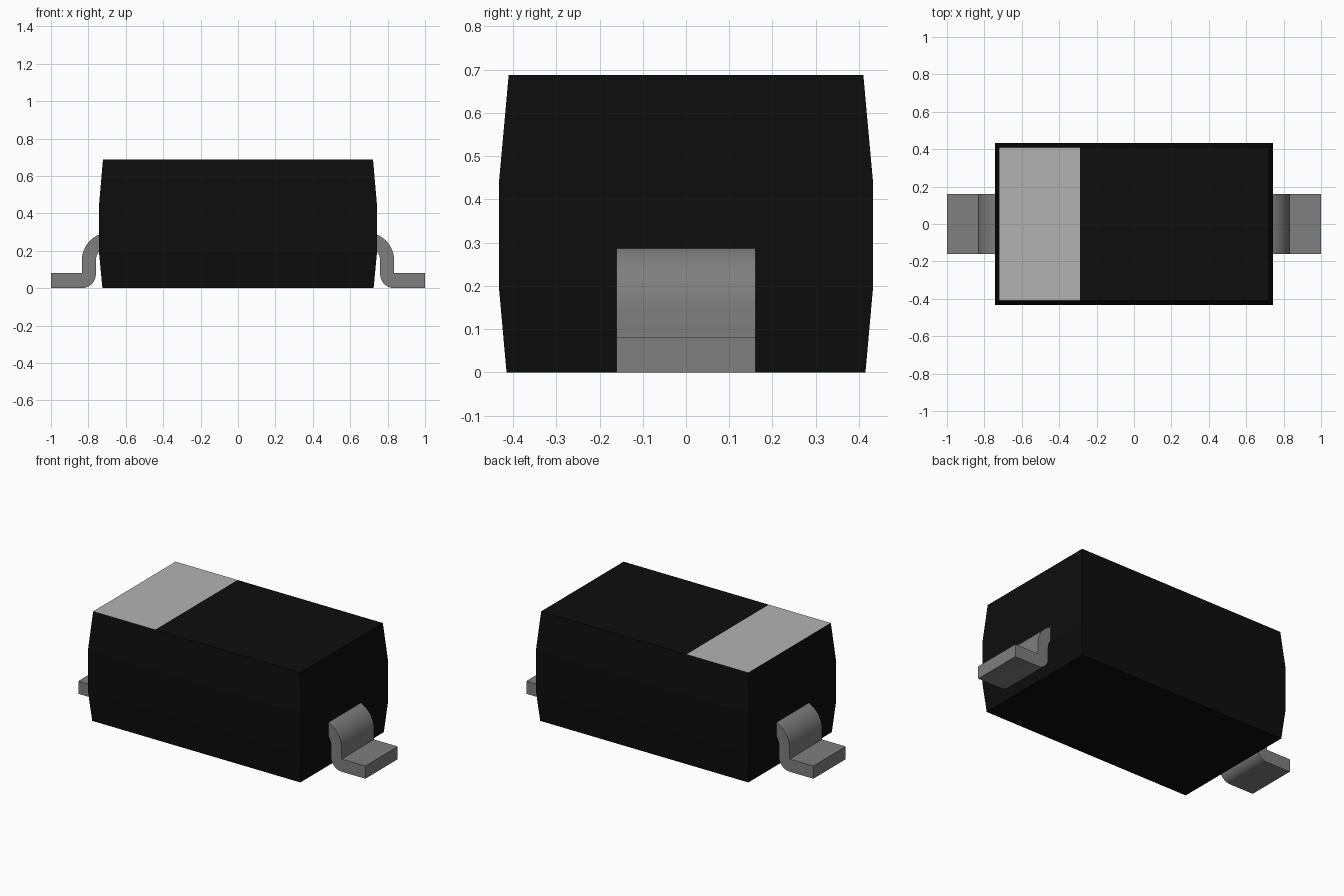
import bpy, bmesh, math
from mathutils import Vector

cube = bpy.data.objects.get("Cube")
if cube:
    bpy.data.objects.remove(cube, do_unlink=True)


def material(name, rgb):
    m = bpy.data.materials.new(name)
    m.use_nodes = True
    m.diffuse_color = (*rgb, 1)
    m.node_tree.nodes["Principled BSDF"].inputs["Base Color"].default_value = (*rgb, 1)
    return m


black = material("black plastic", (0.004, 0.004, 0.004))
grey = material("light grey marking", (0.45, 0.45, 0.45))
metal = material("grey metal", (0.21, 0.21, 0.21))


def make_object(name, bm, mats):
    bmesh.ops.recalc_face_normals(bm, faces=bm.faces)
    mesh = bpy.data.meshes.new(name)
    bm.to_mesh(mesh)
    bm.free()
    for m in mats:
        mesh.materials.append(m)
    ob = bpy.data.objects.new(name, mesh)
    bpy.context.collection.objects.link(ob)
    return ob


# Body: rectangular sections (half x, half y, z), drafted above and below
bm = bmesh.new()
sections = [(0.725, 0.415, 0), (0.743, 0.432, 0.19), (0.743, 0.432, 0.445), (0.722, 0.41, 0.688)]
rings = [[bm.verts.new((sx * hx, sy * hy, z)) for sx, sy in ((-1, -1), (1, -1), (1, 1), (-1, 1))]
         for hx, hy, z in sections]
for low, high in zip(rings, rings[1:]):
    for i in range(4):
        j = (i + 1) % 4
        bm.faces.new((low[i], low[j], high[j], high[i]))
bm.faces.new(rings[0][::-1])
top = bm.faces.new(rings[-1])

# Polarity band: cut the top face and colour its left end
bmesh.ops.bisect_plane(bm, geom=[top, *top.edges, *top.verts],
                       plane_co=Vector((-0.29, 0, 0)), plane_no=Vector((1, 0, 0)))
bm.normal_update()
for f in bm.faces:
    if f.normal.z > 0.9 and f.calc_center_median().x < -0.29:
        f.material_index = 1
make_object("body", bm, [black, grey])


def arc(cx, cz, r, a0, a1, n=10):
    steps = [math.radians(a0 + (a1 - a0) * i / n) for i in range(n + 1)]
    return [(cx + r * math.cos(a), cz + r * math.sin(a)) for a in steps]


# Leads: bent strip profile extruded across the width
profile = [(1, 0), (1, 0.08), (0.835, 0.08)]
profile += arc(0.685, 0.148, 0.15, 0, 90)
profile += arc(0.685, 0.148, 0.075, 90, 0)
profile += arc(0.835, 0.075, 0.075, 180, 270)


def lead(name, side):
    bm = bmesh.new()
    face = bm.faces.new([bm.verts.new((side * x, -0.161, z)) for x, z in profile])
    ext = bmesh.ops.extrude_face_region(bm, geom=[face])
    bmesh.ops.translate(bm, vec=(0, 0.322, 0),
                        verts=[v for v in ext["geom"] if isinstance(v, bmesh.types.BMVert)])
    ob = make_object(name, bm, [metal])
    bpy.ops.object.select_all(action='DESELECT')
    ob.select_set(True)
    bpy.context.view_layer.objects.active = ob
    bpy.ops.object.shade_smooth_by_angle(angle=math.radians(30))


lead("left_lead", 1)
lead("right_lead", -1)
